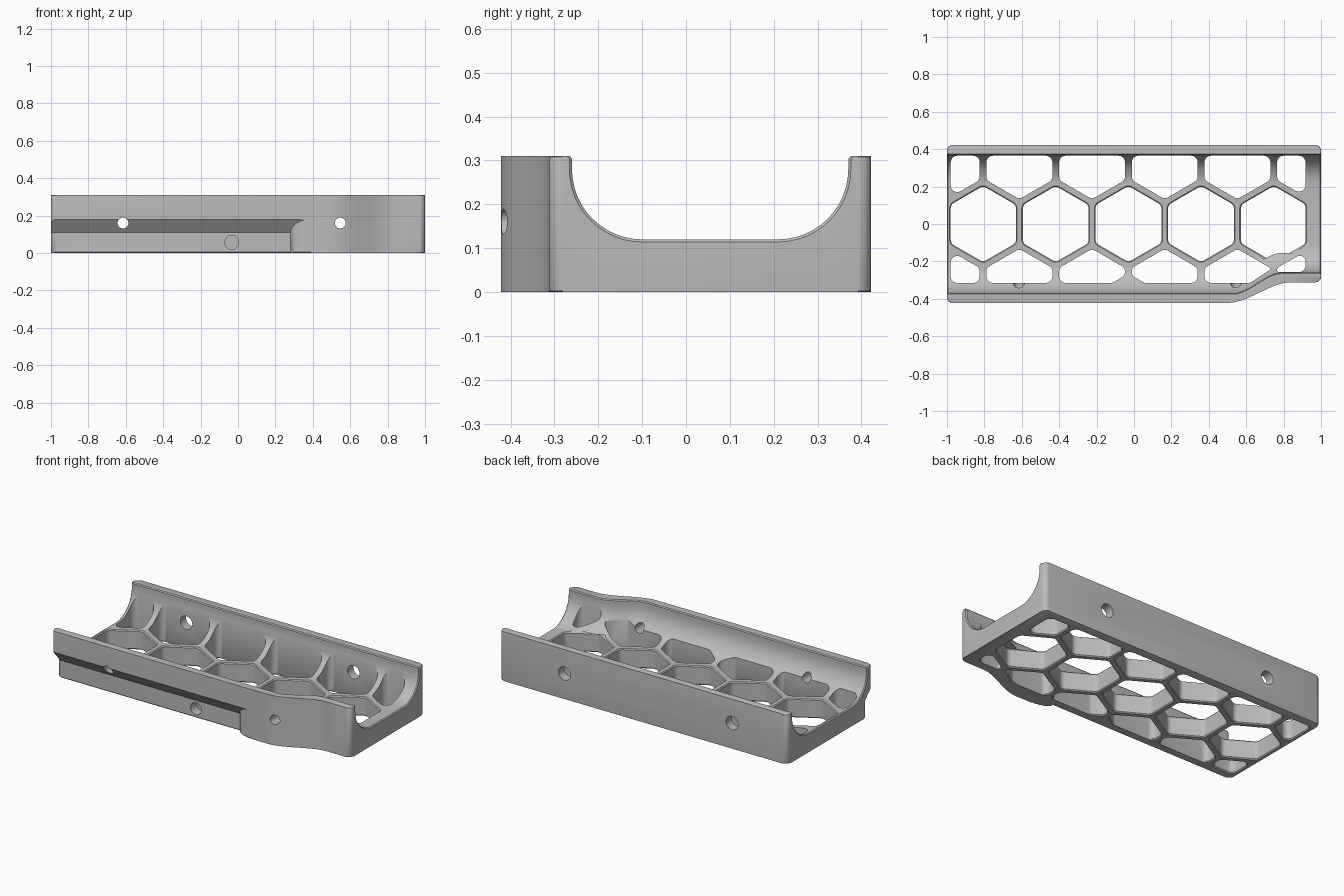
import bpy, bmesh, math
from mathutils import Vector

cube = bpy.data.objects.get("Cube")
if cube:
    bpy.data.objects.remove(cube, do_unlink=True)

gray = bpy.data.materials.new("plain_gray")
gray.use_nodes = True
gray.diffuse_color = (0.5, 0.5, 0.5, 1)
gray.node_tree.nodes["Principled BSDF"].inputs["Base Color"].default_value = (0.5, 0.5, 0.5, 1)

HALF, TOP, FLOOR = 0.422, 0.31, 0.12     # half depth, height, floor thickness
WALL_IN, FILLET = 0.37, 0.16             # inner wall position, channel corner radius
PITCH, STRUT = 0.3885, 0.036             # honeycomb spacing and web width


def smoothstep(x, a, b):
    t = min(max((x - a) / (b - a), 0), 1)
    return t * t * (3 - 2 * t)


def outer_front(x):
    return -HALF + 0.11 * smoothstep(x, 0.5, 0.84)


def inner_front(x):
    return -WALL_IN + 0.11 * smoothstep(x, 0.53, 0.79)


def loft(bm, rings):
    """Skin a closed solid through equal-length rings of points."""
    vs = [[bm.verts.new(p) for p in ring] for ring in rings]
    n = len(vs[0])
    for a, b in zip(vs, vs[1:]):
        for i in range(n):
            j = (i + 1) % n
            bm.faces.new((a[i], a[j], b[j], b[i]))
    bm.faces.new(vs[0][::-1])
    bm.faces.new(vs[-1])


def make(name, bm):
    bmesh.ops.recalc_face_normals(bm, faces=bm.faces)
    mesh = bpy.data.meshes.new(name)
    bm.to_mesh(mesh)
    bm.free()
    ob = bpy.data.objects.new(name, mesh)
    bpy.context.collection.objects.link(ob)
    return ob


def round_poly(pts, r, seg=5):
    """Fillet the sharp corners of a 2D polygon with circular arcs."""
    out = []
    for i, p in enumerate(pts):
        a, b = pts[i - 1] - p, pts[(i + 1) % len(pts)] - p
        half = a.angle(b) / 2
        if half > 1.4:
            out.append(p)
            continue
        t = min(r / math.tan(half), a.length * 0.48, b.length * 0.48)
        s, e, w = p + a.normalized() * t, p + b.normalized() * t, math.sin(half)
        for k in range(seg + 1):
            u = k / seg
            c = ((1 - u) ** 2, 2 * u * (1 - u) * w, u * u)
            out.append((s * c[0] + p * c[1] + e * c[2]) / sum(c))
    return out


def clip(pts, nx, ny, limit):
    """Keep the part of a convex polygon where nx*x + ny*y <= limit."""
    out, n = [], Vector((nx, ny))
    for i, q in enumerate(pts):
        p = pts[i - 1]
        dp, dq = p.dot(n) - limit, q.dot(n) - limit
        if dp * dq < 0:
            out.append(p.lerp(q, dp / (dp - dq)))
        if dq <= 0:
            out.append(q)
    return out


# Solid body with an S-shaped step in the front wall
bm = bmesh.new()
steps = [0.5 + 0.34 * i / 20 for i in range(21)]
outline = [(-1, -HALF)] + [(x, outer_front(x)) for x in steps]
outline += [(1, outer_front(1)), (1, HALF), (-1, HALF)]
outline = round_poly([Vector(p) for p in outline], 0.03)
loft(bm, [[(p.x, p.y, z) for p in outline] for z in (0, TOP)])
rims = [e for e in bm.edges if abs(e.verts[0].co.z - e.verts[1].co.z) < 0.001]
bmesh.ops.bevel(bm, geom=rims, offset=0.006, segments=2, profile=0.5, affect='EDGES')
tray = make("honeycomb_tray", bm)

# Lengthwise channel with rounded lower corners and softened rims
def channel_ring(x, flare):
    front, r = inner_front(x), FILLET + flare
    zc = FLOOR + FILLET
    pts = [(front - flare - 0.014, TOP + 0.01), (front - flare, TOP - 0.006)]
    for centre, start in ((front + FILLET, math.pi), (WALL_IN - FILLET, 1.5 * math.pi)):
        for k in range(13):
            a = start + math.pi / 2 * k / 12
            pts.append((centre + r * math.cos(a), zc + r * math.sin(a)))
    pts += [(WALL_IN + flare, TOP - 0.006), (WALL_IN + flare + 0.014, TOP + 0.01)]
    return [(x, y, z) for y, z in pts]


bm = bmesh.new()
stations = [(-1.01, 0.016), (-0.994, 0)] + [(x, 0) for x in steps] + [(0.994, 0), (1.01, 0.016)]
loft(bm, [channel_ring(x, f) for x, f in stations])
cutters = [make("channel_cutter", bm)]

# Recess under the front overhang, with a sloped roof and a curved end
def recess_ring(x, d):
    z = max(0.11, 0.11 + 1.3 * (-0.37 - d))
    pts = [(-0.6, -0.05), (d + 0.06, -0.05), (d + 0.006, 0), (d, 0.006), (d, z),
           (-0.432, 0.191), (-0.6, 0.409)]
    return [(x, y, zz) for y, zz in pts]


bm = bmesh.new()
path = [(-1.02, -0.34), (-1, -0.345), (-0.99, -0.36), (-0.97, -0.37), (0.28, -0.37)]
for k in range(1, 9):
    a = math.pi / 2 * k / 8
    path.append((0.39 - 0.11 * math.cos(a), -0.37 - 0.054 * math.sin(a)))
loft(bm, [recess_ring(x, d) for x, d in path])
cutters.append(make("recess_cutter", bm))

# Honeycomb openings: three staggered rows trimmed to the frame
bm = bmesh.new()
radius = (PITCH - STRUT) / math.sqrt(3)
row_step = PITCH * math.sqrt(3) / 2
for row in (-1, 0, 1):
    for col in range(6 if row else 5):
        cx = -0.03 + PITCH * (col - (2.5 if row else 2))
        cell = [Vector((cx + radius * math.sin(k * math.pi / 3),
                        row * row_step + radius * math.cos(k * math.pi / 3))) for k in range(6)]
        cell = clip(cell, -1, 0, 0.98)
        cell = clip(cell, 1, 0, 0.917)
        cell = clip(cell, 0, 1, 0.365)
        cell = clip(cell, 0, -1, 0.315)
        if row < 0:
            if col in (2, 3):        # leave material around the blind hole
                side = 1 if col == 2 else -1
                cell = clip(cell, side * 0.5, -0.85, side * 0.5 * -0.03 - 0.02 + 0.245)
            if col == 4:             # follow the step in the wall
                cell = clip(cell, 0.065, -0.1, 0.065 * 0.62 + 0.0315)
            if col == 5:
                cell = clip(cell, 0, -1, 0.257)
        ring = round_poly(cell, 0.035)
        mid = sum(cell, Vector((0, 0))) / len(cell)
        layers = [(-0.01, 0.016), (0.006, 0)]
        layers += [(TOP - 0.01, 0)] if row else [(FLOOR - 0.006, 0), (FLOOR + 0.01, 0.016)]
        rings = []
        for z, grow in layers:
            loop = [p + (p - mid).normalized() * grow for p in ring]
            rings.append([(p.x, p.y, z) for p in loop])
        loft(bm, rings)
cutters.append(make("honeycomb_cutter", bm))

# Screw holes through both walls and a blind hole in the recess
bm = bmesh.new()
for x, z, r, y0, y1 in ((-0.615, 0.16, 0.029, -0.5, -0.2), (0.547, 0.16, 0.029, -0.5, -0.2),
                        (-0.615, 0.16, 0.042, 0.3, 0.5), (0.547, 0.16, 0.042, 0.3, 0.5),
                        (-0.033, 0.057, 0.037, -0.5, -0.31)):
    turn = [2 * math.pi * k / 32 for k in range(32)]
    loft(bm, [[(x + r * math.cos(a), y, z + r * math.sin(a)) for a in turn] for y in (y0, y1)])
cutters.append(make("screw_hole_cutter", bm))

# Cut everything out of the body, then discard the cutters
for cutter in cutters:
    cutter.hide_render = True
    mod = tray.modifiers.new(cutter.name, 'BOOLEAN')
    mod.operation, mod.solver, mod.object = 'DIFFERENCE', 'EXACT', cutter
bpy.context.view_layer.update()
graph = bpy.context.evaluated_depsgraph_get()
result = bpy.data.meshes.new_from_object(tray.evaluated_get(graph))
tray.modifiers.clear()
tray.data = result
for cutter in cutters:
    bpy.data.objects.remove(cutter, do_unlink=True)

result.materials.clear()
result.materials.append(gray)
bpy.ops.object.select_all(action='DESELECT')
tray.select_set(True)
bpy.context.view_layer.objects.active = tray
bpy.ops.object.shade_smooth_by_angle(angle=math.radians(30))
